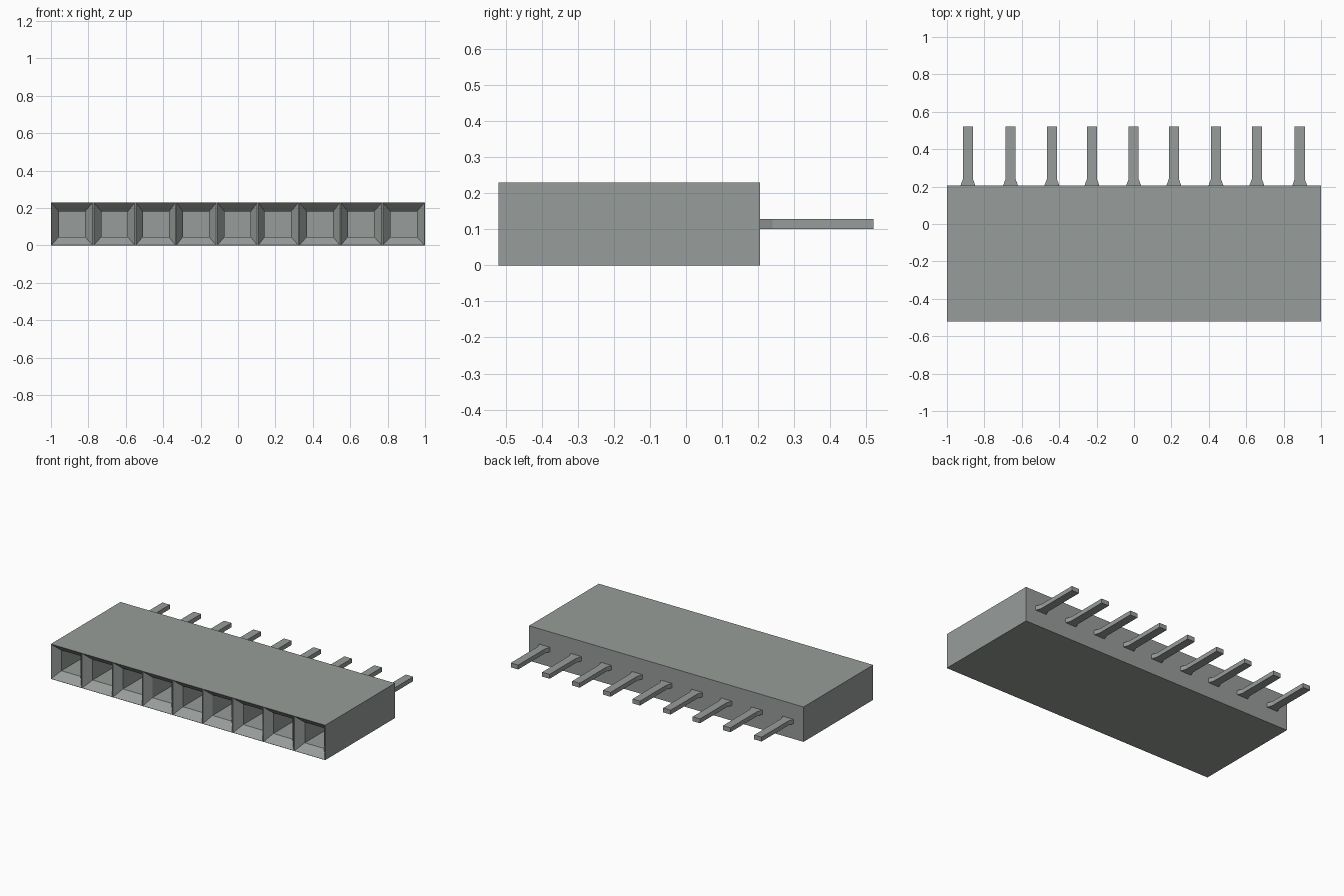
import bpy, bmesh

cube = bpy.data.objects.get("Cube")
if cube:
    bpy.data.objects.remove(cube, do_unlink=True)

CENTRES = (-0.888, -0.66, -0.439, -0.225, -0.002, 0.213, 0.438, 0.657, 0.886)
FRONT, BACK, HEIGHT = -0.52, 0.205, 0.23

grey = bpy.data.materials.new("warm_grey")
grey.use_nodes = True
colour = (0.31, 0.335, 0.32, 1)
grey.diffuse_color = colour
grey.node_tree.nodes["Principled BSDF"].inputs["Base Color"].default_value = colour


def finish(name, bm):
    bmesh.ops.remove_doubles(bm, verts=bm.verts, dist=0.0005)
    bmesh.ops.recalc_face_normals(bm, faces=bm.faces)
    mesh = bpy.data.meshes.new(name)
    bm.to_mesh(mesh)
    bm.free()
    mesh.materials.append(grey)
    obj = bpy.data.objects.new(name, mesh)
    bpy.context.collection.objects.link(obj)
    return obj


def ring(bm, x0, x1, y, z0, z1):
    return [bm.verts.new((x, y, z)) for x, z in ((x0, z0), (x1, z0), (x1, z1), (x0, z1))]


def bridge(bm, a, b):
    for i in range(4):
        j = (i + 1) % 4
        bm.faces.new((a[i], a[j], b[j], b[i]))


# Housing: shared cell borders, each cell a funnel leading into a square well
edges = [-1] + [(a + b) / 2 for a, b in zip(CENTRES, CENTRES[1:])] + [1]
bm = bmesh.new()
rim = 0.003
for cx, left, right in zip(CENTRES, edges, edges[1:]):
    border = ring(bm, left, right, FRONT, 0, HEIGHT)
    mouth = ring(bm, left + rim, right - rim, FRONT, rim / 2, HEIGHT - rim / 2)
    throat = ring(bm, cx - 0.07, cx + 0.07, FRONT + 0.05, 0.046, 0.181)
    well = ring(bm, cx - 0.07, cx + 0.07, 0.1, 0.046, 0.181)
    for a, b in ((border, mouth), (mouth, throat), (throat, well)):
        bridge(bm, a, b)
    bm.faces.new(well)
    # Top and bottom skin of this cell, plus its share of the back
    rear = ring(bm, left, right, BACK, 0, HEIGHT)
    bm.faces.new(rear)
    bm.faces.new((border[0], border[1], rear[1], rear[0]))
    bm.faces.new((border[2], border[3], rear[3], rear[2]))
    if left == -1:
        bm.faces.new((border[0], border[3], rear[3], rear[0]))
    if right == 1:
        bm.faces.new((border[1], border[2], rear[2], rear[1]))
finish("housing", bm)

# Flat contact pins with a flared root
for n, cx in enumerate(CENTRES):
    bm = bmesh.new()
    rings = [ring(bm, cx - w, cx + w, y, 0.1, 0.129)
             for w, y in ((0.04, BACK), (0.027, 0.24), (0.027, 0.52))]
    bridge(bm, rings[0], rings[1])
    bridge(bm, rings[1], rings[2])
    bm.faces.new(rings[0])
    bm.faces.new(rings[2])
    finish(f"pin_{n + 1}", bm)
